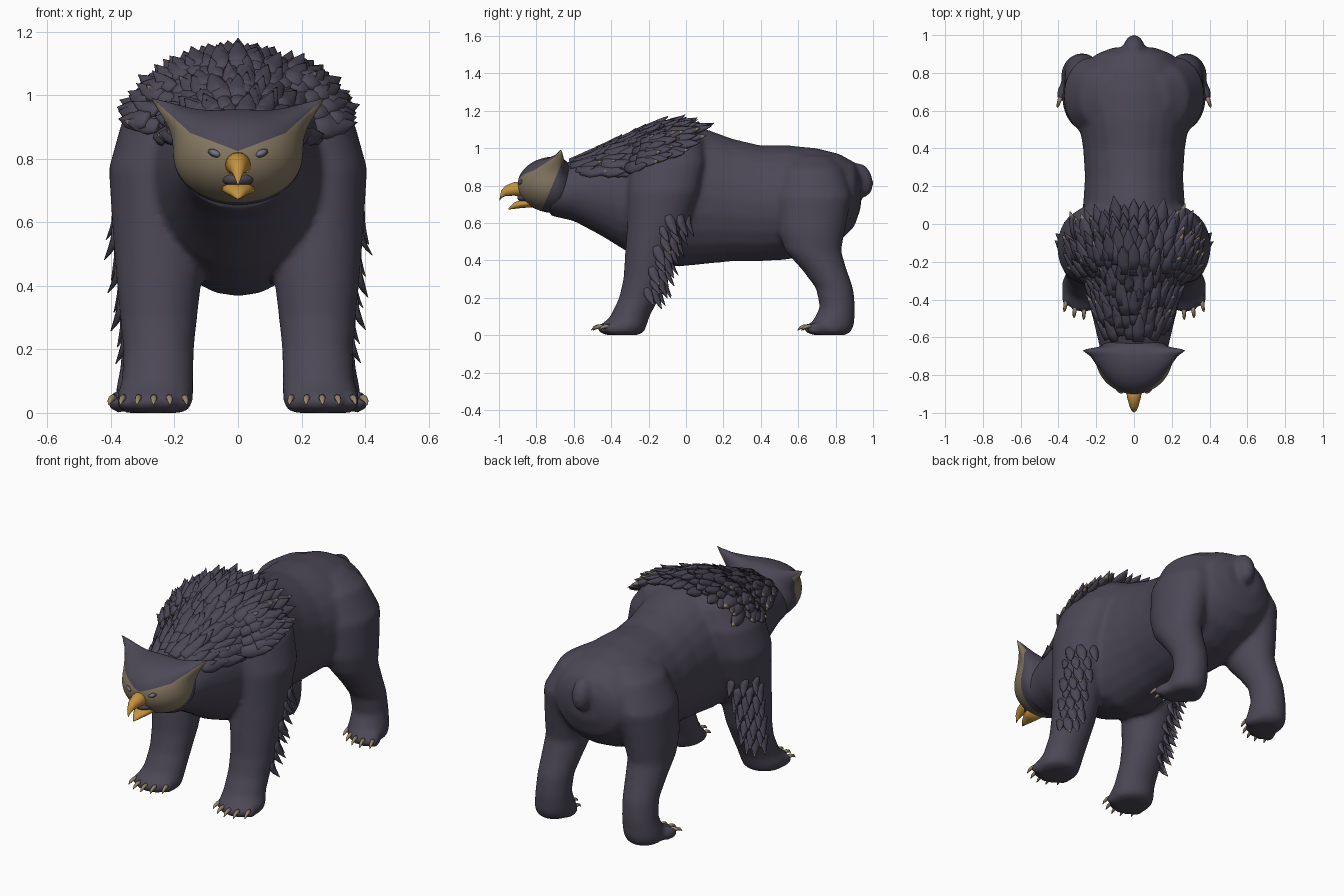
import bpy, bmesh, math, random
from mathutils import Vector, Matrix
from mathutils.bvhtree import BVHTree

random.seed(4)
if "Cube" in bpy.data.objects:
    bpy.data.objects.remove(bpy.data.objects["Cube"], do_unlink=True)


def material(name, rgb):
    m = bpy.data.materials.new(name)
    m.use_nodes = True
    m.diffuse_color = (*rgb, 1)
    m.node_tree.nodes["Principled BSDF"].inputs["Base Color"].default_value = (*rgb, 1)
    return m


FUR = material("dark_fur", (.072, .064, .093))
TAN = material("tan_face", (.235, .185, .12))
HORN = material("pale_claw", (.30, .23, .15))
BEAK = material("orange_beak", (.56, .29, .05))
EYE = material("grey_eye", (.17, .175, .24))
DARK = material("dark_mouth", (.075, .065, .085))


def finish(bm, name, *mats):
    bmesh.ops.recalc_face_normals(bm, faces=bm.faces)
    for f in bm.faces:
        f.smooth = True
    mesh = bpy.data.meshes.new(name)
    bm.to_mesh(mesh)
    bm.free()
    for m in mats:
        mesh.materials.append(m)
    ob = bpy.data.objects.new(name, mesh)
    bpy.context.collection.objects.link(ob)
    return ob


def loft(bm, rings, sides=24, tip_mat=0):
    """Skin a list of (centre, half axis, half axis) ellipses and cap both ends."""
    loops = []
    for c, u, v in rings:
        angles = [math.tau * i / sides for i in range(sides)]
        loops.append([bm.verts.new(c + u * math.cos(a) + v * math.sin(a)) for a in angles])
    for a, b in zip(loops, loops[1:]):
        for i in range(sides):
            j = (i + 1) % sides
            f = bm.faces.new((a[i], a[j], b[j], b[i]))
            if b is loops[-1]:
                f.material_index = tip_mat
    bm.faces.new(loops[0])
    bm.faces.new(loops[-1]).material_index = tip_mat


def blob(bm, centre, radii, turn=Matrix(), seg=20):
    mat = Matrix.Translation(centre) @ turn @ Matrix.Diagonal((*radii, 1))
    bmesh.ops.create_uvsphere(bm, u_segments=seg, v_segments=seg // 2, radius=1, matrix=mat)


def cross_sections(rows):
    # rows of y, centre z, half width, half height
    return [(Vector((0, y, z)), Vector((w, 0, 0)), Vector((0, 0, h))) for y, z, w, h in rows]


# Trunk: y, half width, underside, back
TRUNK = [(.935, .11, .68, .86), (.9, .2, .58, .925), (.82, .265, .50, .97), (.7, .295, .44, 1),
         (.55, .295, .405, 1.015), (.4, .27, .395, 1.015), (.25, .26, .395, 1.05),
         (.1, .27, .38, 1.105), (-.05, .295, .365, 1.14), (-.2, .295, .4, 1.12),
         (-.33, .26, .455, 1.06), (-.45, .23, .53, 1.01), (-.6, .195, .61, .94), (-.73, .165, .64, .88)]
# Legs: x, y, z, half width, half depth
FRONT_LEG = [(.11, -.06, 1.1, .07, .11), (.16, -.08, 1.04, .115, .17), (.23, -.1, .92, .135, .2),
             (.275, -.12, .77, .132, .19), (.262, -.15, .6, .135, .165), (.248, -.19, .45, .138, .135),
             (.25, -.215, .3, .122, .12), (.25, -.25, .2, .112, .108), (.253, -.3, .1, .113, .105),
             (.262, -.335, .05, .122, .125), (.262, -.34, .015, .115, .115), (.262, -.34, 0, .08, .08)]
HIND_LEG = [(.12, .67, .96, .06, .1), (.17, .67, .89, .12, .17), (.225, .68, .74, .145, .205),
            (.25, .67, .55, .13, .178), (.26, .68, .45, .115, .15), (.265, .74, .35, .105, .12),
            (.27, .795, .25, .095, .1), (.275, .81, .15, .095, .095), (.282, .785, .06, .105, .115),
            (.285, .775, .02, .1, .11), (.285, .775, 0, .07, .08)]


def toes(side, x, y, splay):
    """Yield root and pointing direction for the five toes of a foot."""
    for i in range(-2, 3):
        root = Vector((side * (x + i * .044), y + .011 * i * i - splay * i * .1, .035))
        yield root, Vector((side * (i * .09 + splay), -1, 0)).normalized()


FEET = [(x, y, splay, s) for x, y, splay in ((.264, -.415, .02), (.29, .69, .15)) for s in (-1, 1)]

# Body: overlapping volumes fused into one smooth skin
bm = bmesh.new()
loft(bm, cross_sections([(y, (lo + hi) / 2, w, (hi - lo) / 2) for y, w, lo, hi in TRUNK]))
for side in (-1, 1):
    for leg in (FRONT_LEG, HIND_LEG):
        loft(bm, [(Vector((side * x, y, z)), Vector((w, 0, 0)), Vector((0, d, 0)))
                  for x, y, z, w, d in leg])
for x, y, splay, s in FEET:
    for root, d in toes(s, x, y, splay):
        blob(bm, root, (.028, .062, .036), d.to_track_quat('Y', 'Z').to_matrix().to_4x4())
blob(bm, (0, .935, .83), (.056, .064, .095), Matrix.Rotation(.3, 4, 'X'))
body = finish(bm, "body", FUR)
remesh = body.modifiers.new("fuse", 'REMESH')
remesh.mode = 'VOXEL'
remesh.voxel_size = .013
remesh.use_smooth_shade = True
soften = body.modifiers.new("soften", 'SMOOTH')
soften.factor = .5
soften.iterations = 12

# Claws
bm = bmesh.new()
for x, y, splay, s in FEET:
    for root, d in toes(s, x, y, splay):
        across = d.cross(Vector((0, 0, 1)))
        path = ((.035, .012, .012), (.06, .012, .01), (.08, .004, .008), (.092, -.008, .002))
        loft(bm, [(root + d * run + Vector((0, 0, up)), across * r, Vector((0, 0, r)))
                  for run, up, r in path], 8)
finish(bm, "claws", HORN)

# Head: ellipsoid with a flattened back, drawn out into two pointed brow horns
bm = bmesh.new()
centre, radii = Vector((0, -.7, .803)), Vector((.2, .2, .15))
bmesh.ops.create_uvsphere(bm, u_segments=96, v_segments=64, radius=1)
horn = Vector((1.36, .3, 1.25))
for v in bm.verts:
    gap = Vector((abs(v.co.x), v.co.y, v.co.z)) - horn.normalized()
    if gap.y < 0:
        gap.y *= .6
    v.co *= 1 + (horn.length - .95) * math.exp(-5.5 * gap.length)
    if v.co.y > 0:
        v.co.y *= .55
    v.co = centre + v.co * radii
# Cut clean borders for the face mask
MASK_BACK = (Vector((0, -.715, .8)), Vector((0, -1, .42)))
BROWS = ((.824, .38), (.745, .91))  # height at the middle, slope outwards
cuts = [MASK_BACK] + [(Vector((0, -.9, z)), Vector((s * slope, 0, -1)))
                      for z, slope in BROWS for s in (-1, 1)]
for co, no in cuts:
    bmesh.ops.bisect_plane(bm, geom=bm.verts[:] + bm.edges[:] + bm.faces[:],
                           plane_co=co, plane_no=no, dist=.0005)
for f in bm.faces:
    p = f.calc_center_median()
    in_front = (p - MASK_BACK[0]).dot(MASK_BACK[1]) > 0
    under_brow = p.z < max(z + slope * abs(p.x) for z, slope in BROWS)
    f.material_index = int(in_front and under_brow)
finish(bm, "head", FUR, TAN)

# Eyes in dark sockets
for label, mat, grow, y in (("eye_sockets", DARK, 1.35, -.877), ("eyes", EYE, 1, -.884)):
    bm = bmesh.new()
    for s in (-1, 1):
        blob(bm, (s * .073, y, .817), Vector((.019, .012, .01)) * grow,
             Matrix.Rotation(-s * .4, 4, 'Y') @ Matrix.Rotation(s * .4, 4, 'Z'))
    finish(bm, label, mat)

# Beak and open mouth
bm = bmesh.new()
loft(bm, cross_sections([(-.86, .782, .045, .042), (-.92, .782, .036, .036), (-.965, .772, .024, .028),
                         (-.988, .752, .013, .02), (-.998, .72, .002, .004)]), 16)
finish(bm, "upper_beak", BEAK)
bm = bmesh.new()
loft(bm, cross_sections([(-.82, .708, .058, .024), (-.88, .702, .044, .022), (-.92, .692, .024, .017),
                         (-.948, .676, .003, .004)]), 16)
finish(bm, "lower_beak", BEAK)
bm = bmesh.new()
blob(bm, (0, -.862, .735), (.05, .04, .024))
finish(bm, "mouth", DARK)

# Feathers sit on the finished skin
graph = bpy.context.evaluated_depsgraph_get()
skin = BVHTree.FromObject(body, graph)


def feather(bm, axis_point, outward, flow, size, lift, tipped):
    hit, normal, _, _ = skin.ray_cast(axis_point + outward, -outward)
    if hit is None:
        return
    normal = (normal + outward.normalized()).normalized()
    along = (flow - normal * flow.dot(normal)).normalized()
    across = along.cross(normal)
    rings = []
    for t, wide, thick in ((-.25, .7, .12), (.2, 1, .18), (.55, .75, .15), (.8, .35, .09), (1, .03, .02)):
        c = hit + along * size * t + normal * (lift * max(t, 0) ** 1.5 - .006)
        rings.append((c, across * size * .32 * wide, normal * size * thick))
    loft(bm, rings, 8, int(tipped))


# Mantle over the shoulders
bm = bmesh.new()
ROWS = 12
for row in range(ROWS):
    back = row / (ROWS - 1)
    spread = math.radians(56 + 9 * math.sin(back * math.pi))
    count = round(8 + 8 * math.sin(back * 2.2))
    for k in range(count + row % 2):
        share = 2 * (k + .5) / (count + row % 2) - 1
        a = share * spread
        y = -.58 + .6 * back - .1 * back * share * share + random.uniform(-.02, .02)
        out = Vector((math.sin(a), 0, math.cos(a)))
        flow = Vector((.15 * share, 1, -.25 * abs(share)))
        feather(bm, Vector((0, y, .75)), out, flow, random.uniform(.085, .135),
                random.uniform(.025, .05), abs(share) > .4 and random.random() < .4)
finish(bm, "mantle_feathers", FUR, TAN)

# Feathers down the back of each forearm
bm = bmesh.new()
for s in (-1, 1):
    for row in range(8):
        z = .62 - row * .055
        for k in range(3):
            a = math.radians(12 + 26 * k + 10 * (row % 2))
            out = Vector((s * math.sin(a), math.cos(a), 0)) * .3
            start = Vector((s * .26, -.15 - (.62 - z) * .22, z))
            feather(bm, start, out, Vector((s * .1, .4, -1)), random.uniform(.07, .095),
                    .05, row > 1 and random.random() < .7)
finish(bm, "forearm_feathers", FUR, TAN)
